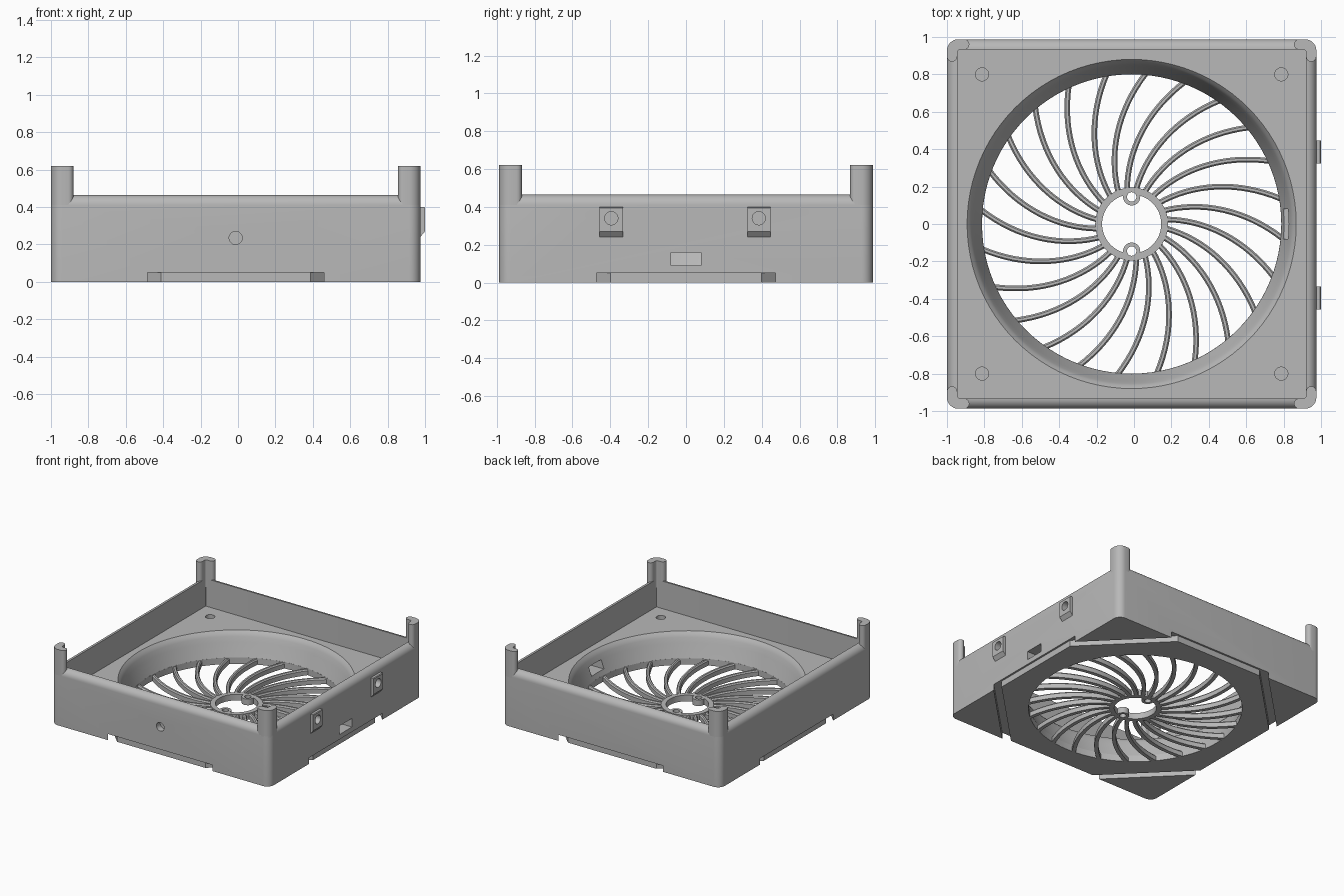
import bpy, bmesh
from math import sin, cos, pi, radians, hypot

if "Cube" in bpy.data.objects:
    bpy.data.objects.remove(bpy.data.objects["Cube"], do_unlink=True)

CX = -0.0125      # body centre in x (side lugs stick out on the right)
H = 0.9875        # half width of the body
WALL = 0.055
RIM, FLOOR, STEP = 0.465, 0.24, 0.05

grey = bpy.data.materials.new("plain grey")
grey.use_nodes = True
grey.diffuse_color = (0.48, 0.48, 0.48, 1)
grey.node_tree.nodes["Principled BSDF"].inputs["Base Color"].default_value = (0.48, 0.48, 0.48, 1)


def finish(name, bm):
    bmesh.ops.recalc_face_normals(bm, faces=bm.faces)
    mesh = bpy.data.meshes.new(name)
    bm.to_mesh(mesh)
    bm.free()
    mesh.materials.append(grey)
    ob = bpy.data.objects.new(name, mesh)
    ob.location.x = CX
    bpy.context.collection.objects.link(ob)
    return ob


def add_loft(bm, rings):
    """Skin a stack of rings and cap both ends."""
    loops = [[bm.verts.new(p) for p in ring] for ring in rings]
    n = len(loops[0])
    for a, b in zip(loops, loops[1:]):
        for i in range(n):
            bm.faces.new((a[i], a[(i + 1) % n], b[(i + 1) % n], b[i]))
    bm.faces.new(loops[0])
    bm.faces.new(loops[-1])


def loft(name, rings):
    bm = bmesh.new()
    add_loft(bm, rings)
    return finish(name, bm)


def prism(name, outline, z0, z1):
    return loft(name, [[(x, y, z) for x, y in outline] for z in (z0, z1)])


def arc(cx, cy, r, a0, a1, n=8):
    return [(cx + r * cos(radians(a0 + (a1 - a0) * i / n)),
             cy + r * sin(radians(a0 + (a1 - a0) * i / n))) for i in range(n + 1)]


def circle(r, n=32, cx=0, cy=0):
    return arc(cx, cy, r, 0, 360 - 360 / n, n - 1)


def rounded_square(half, r, z):
    c = half - r
    corners = ((c, c, 0), (-c, c, 90), (-c, -c, 180), (c, -c, 270))
    return [(x, y, z) for cx, cy, a in corners for x, y in arc(cx, cy, r, a, a + 90)]


def octagon(half, flat):
    """Square with its corners cut; flat is half the straight side."""
    return [(half, -flat), (half, flat), (flat, half), (-flat, half),
            (-half, flat), (-half, -flat), (-flat, -half), (flat, -half)]


def box(name, x0, x1, y0, y1, z0, z1):
    return prism(name, [(x0, y0), (x1, y0), (x1, y1), (x0, y1)], z0, z1)


def cut(ob, *cutters):
    bpy.context.view_layer.objects.active = ob
    for c in cutters:
        m = ob.modifiers.new("cut", "BOOLEAN")
        m.operation, m.solver, m.object = "DIFFERENCE", "EXACT", c
        bpy.ops.object.modifier_apply(modifier=m.name)
        bpy.data.objects.remove(c, do_unlink=True)


def rod(name, axis, at, r, length):
    """Round cutter centred at a point along x or y."""
    ring = circle(r)
    if axis == "x":
        rings = [[(at[0] + s, at[1] + u, at[2] + v) for u, v in ring] for s in (-length, length)]
    else:
        rings = [[(at[0] + u, at[1] + s, at[2] + v) for u, v in ring] for s in (-length, length)]
    return loft(name, rings)


# Tray body: outer wall, rounded rim, inner wall and floor
rings = [rounded_square(H, 0.06, 0)]
for i in range(9):
    a = i / 8 * pi / 2
    d = WALL * (1 - cos(a))
    rings.append(rounded_square(H - d, 0.06 - d, RIM - WALL + WALL * sin(a)))
rings.append(rounded_square(H - WALL, 0.005, FLOOR))
body = loft("tray_body", rings)

# Flared air opening with a softened top lip
flare = [(0.8, -0.1), (0.8, STEP), (0.84, 0.16), (0.853, 0.2), (0.864, 0.222),
         (0.88, FLOOR), (0.88, 0.4)]
cut(body, loft("flare_cutter", [[(x, y, z) for x, y in circle(r, 96)] for r, z in flare]))

# Underside recess leaving four triangular corner feet
reach = H + 0.1
cut(body, prism("recess_cutter", octagon(reach, 0.4725 - 0.1), -0.1, STEP))

# Blind screw holes in the floor, front hole and cable window
for sx in (-1, 1):
    for sy in (-1, 1):
        cut(body, prism("screw_cutter", circle(0.035, 32, sx * 0.8, sy * 0.8), 0.12, 0.4))
cut(body, rod("front_hole_cutter", "y", (0, -H, 0.235), 0.035, 0.05))
cut(body, box("window_cutter", 0.7, 1.1, -0.08, 0.08, 0.09, 0.16))

# Side lugs with a sloped lower edge and a blind hole
for i, y in enumerate((-0.395, 0.385)):
    at = (H + 0.02, y, 0.34)
    side = [(H - 0.03, 0.4), (H + 0.02, 0.4), (H + 0.025, 0.395), (H + 0.025, 0.27),
            (H, 0.24), (H - 0.03, 0.24)]
    lug = loft(f"side_lug_{i + 1}", [[(x, y + s, z) for x, z in side] for s in (-0.061, 0.061)])
    cut(lug, rod("lug_hole_cutter", "x", at, 0.035, 0.045))
    cut(body, rod("lug_hole_cutter", "x", at, 0.035, 0.045))

# L-shaped corner posts
w = WALL
post = (arc(0.06, 0.06, 0.06, 180, 270) + arc(0.12 - w / 2, w / 2, w / 2, -90, 90)
        + arc(w + 0.015, w + 0.015, 0.015, 270, 180, 4)
        + arc(w / 2, 0.12 - w / 2, w / 2, 0, 180))
posts = []
for name, sx, sy in (("front_right", 1, -1), ("front_left", -1, -1),
                     ("back_right", 1, 1), ("back_left", -1, 1)):
    outline = [(sx * (H - x), sy * (H - y)) for x, y in post]
    posts.append(prism("post_" + name, outline, 0.4, 0.62))

# Octagonal grille frame under the floor
frame = prism("grille_frame", octagon(H - 0.015, 0.4), 0, STEP + 0.002)
cut(frame, prism("frame_cutter", circle(0.8, 96), -0.1, 0.2))

# Hub ring with two small screw eyes
hub = prism("hub_ring", circle(0.195, 64), 0, STEP)
cut(hub, prism("hub_cutter", circle(0.158, 64), -0.1, 0.2))
eyes = []
for name, s in (("back", 1), ("front", -1)):
    eye = prism("hub_eye_" + name, circle(0.046, 32, 0, s * 0.145), 0, STEP)
    hole = circle(0.025, 32, 0, s * 0.145)
    cut(eye, prism("eye_cutter", hole, -0.1, 0.2))
    cut(hub, prism("eye_cutter", hole, -0.1, 0.2))
    eyes.append(eye)

# Spiral grille fins
bm = bmesh.new()
for k in range(24):
    path = []
    for i in range(17):
        r = 0.18 + 0.63 * i / 16
        a = radians(10 + 15 * k + 27 * (0.8 - r) / 0.6)
        path.append((r * cos(a), r * sin(a)))
    rings = []
    for i, (x, y) in enumerate(path):
        p, q = path[max(i - 1, 0)], path[min(i + 1, 16)]
        length = hypot(q[0] - p[0], q[1] - p[1])
        nx, ny = (p[1] - q[1]) / length, (q[0] - p[0]) / length
        section = ((-0.015, 0), (0.015, 0), (0.015, 0.036), (0.007, 0.046),
                   (-0.007, 0.046), (-0.015, 0.036))
        rings.append([(x + nx * s, y + ny * s, z) for s, z in section])
    add_loft(bm, rings)
fins = finish("grille_fins", bm)

# Smooth shading with sharp edges kept
bpy.ops.object.select_all(action="DESELECT")
for ob in [body, hub, fins, frame] + posts + eyes:
    ob.select_set(True)
bpy.context.view_layer.objects.active = body
bpy.ops.object.shade_smooth_by_angle(angle=radians(30))
